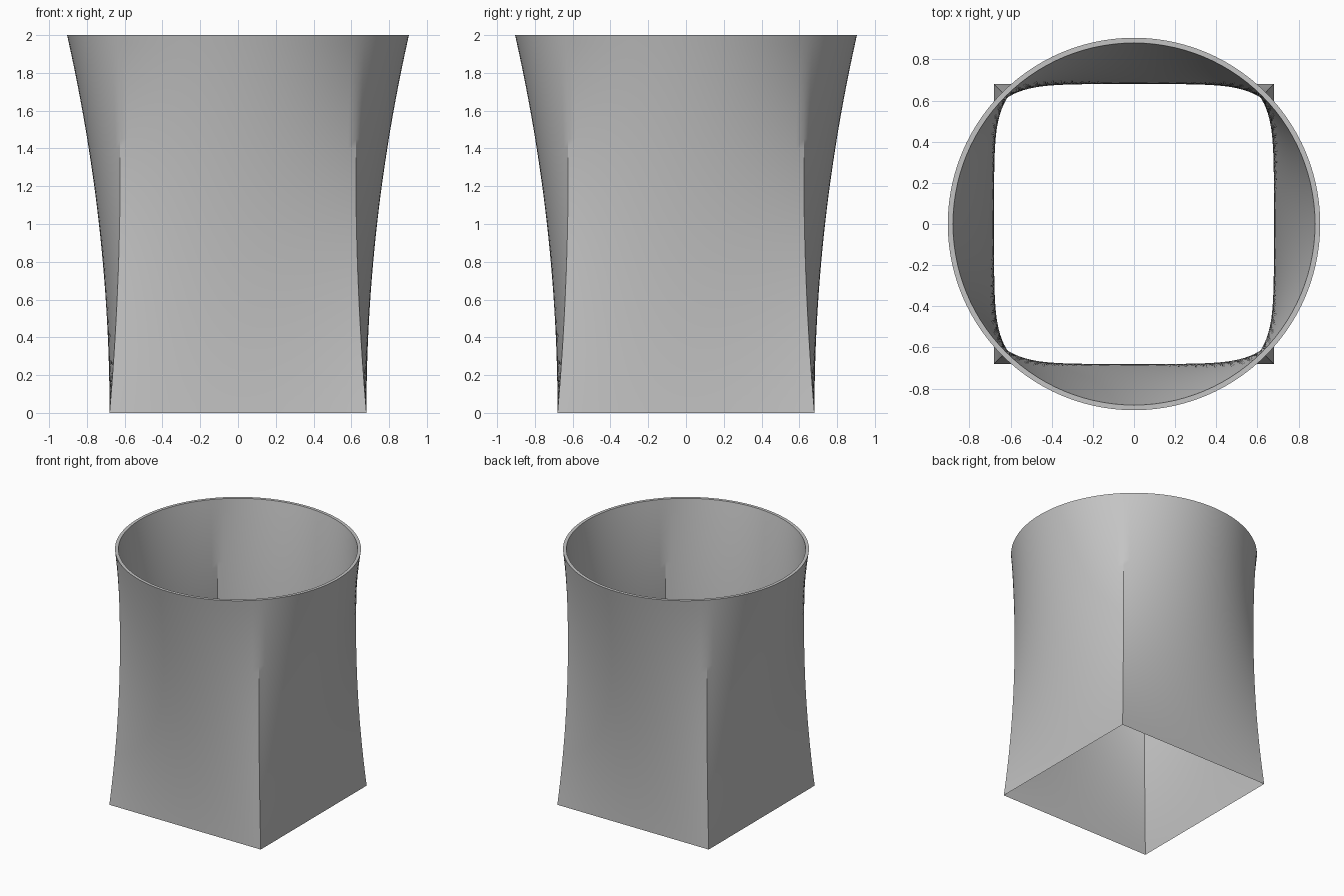
import bpy, bmesh, math
from mathutils import Matrix

cube = bpy.data.objects.get("Cube")
if cube:
    bpy.data.objects.remove(cube, do_unlink=True)

HEIGHT, BASE, RADIUS, WALL = 2.0, 0.68, 0.905, 0.025
LEVELS, SEGS = 40, 28          # rings up the wall, segments per side
DIP = -0.173                   # inward slope of the corner edges at the base


def ring(t, radius):
    """Four arcs meeting at corners: a square at t=0, a circle at t=1."""
    side = BASE + (radius - BASE) * t * t
    corner = BASE + DIP * t + (radius / math.sqrt(2) - BASE - DIP) * t * t
    sag = side - corner
    half = 2 * math.atan2(sag, corner)
    pts = []
    for k in range(4):
        ca, sa = round(math.cos(k * math.pi / 2)), round(math.sin(k * math.pi / 2))
        for i in range(SEGS):
            u = 2 * i / SEGS - 1
            if sag < 1e-6:
                x, y = side, corner * u
            else:
                r = corner / math.sin(half)
                x = side - r + r * math.cos(half * u)
                y = r * math.sin(half * u)
            pts.append((x * ca - y * sa, x * sa + y * ca, HEIGHT * t))
    return pts


def bridge(bm, low, high):
    n = len(low)
    for i in range(n):
        j = (i + 1) % n
        bm.faces.new((low[i], low[j], high[j], high[i]))


# Outer wall upward, rim, inner wall downward to a knife edge at the base
bm = bmesh.new()
outer = [[bm.verts.new(p) for p in ring(i / LEVELS, RADIUS)] for i in range(LEVELS + 1)]
inner = [[bm.verts.new(p) for p in ring(i / LEVELS, RADIUS - WALL)]
         for i in range(LEVELS, 0, -1)]
rings = outer + inner + [outer[0]]
for low, high in zip(rings, rings[1:]):
    bridge(bm, low, high)

mesh = bpy.data.meshes.new("square_to_round_sleeve")
bm.to_mesh(mesh)
bm.free()
sleeve = bpy.data.objects.new("square_to_round_sleeve", mesh)
bpy.context.collection.objects.link(sleeve)

# Plain grey
grey = bpy.data.materials.new("light_grey")
grey.use_nodes = True
colour = (0.55, 0.55, 0.55, 1.0)
grey.diffuse_color = colour
for node in grey.node_tree.nodes:
    if node.type == 'BSDF_PRINCIPLED':
        node.inputs["Base Color"].default_value = colour
mesh.materials.append(grey)

# Smooth walls, with the lower corner edges and rim kept sharp
bpy.ops.object.select_all(action='DESELECT')
sleeve.select_set(True)
bpy.context.view_layer.objects.active = sleeve
bpy.ops.object.shade_smooth_by_angle(angle=math.radians(29))
